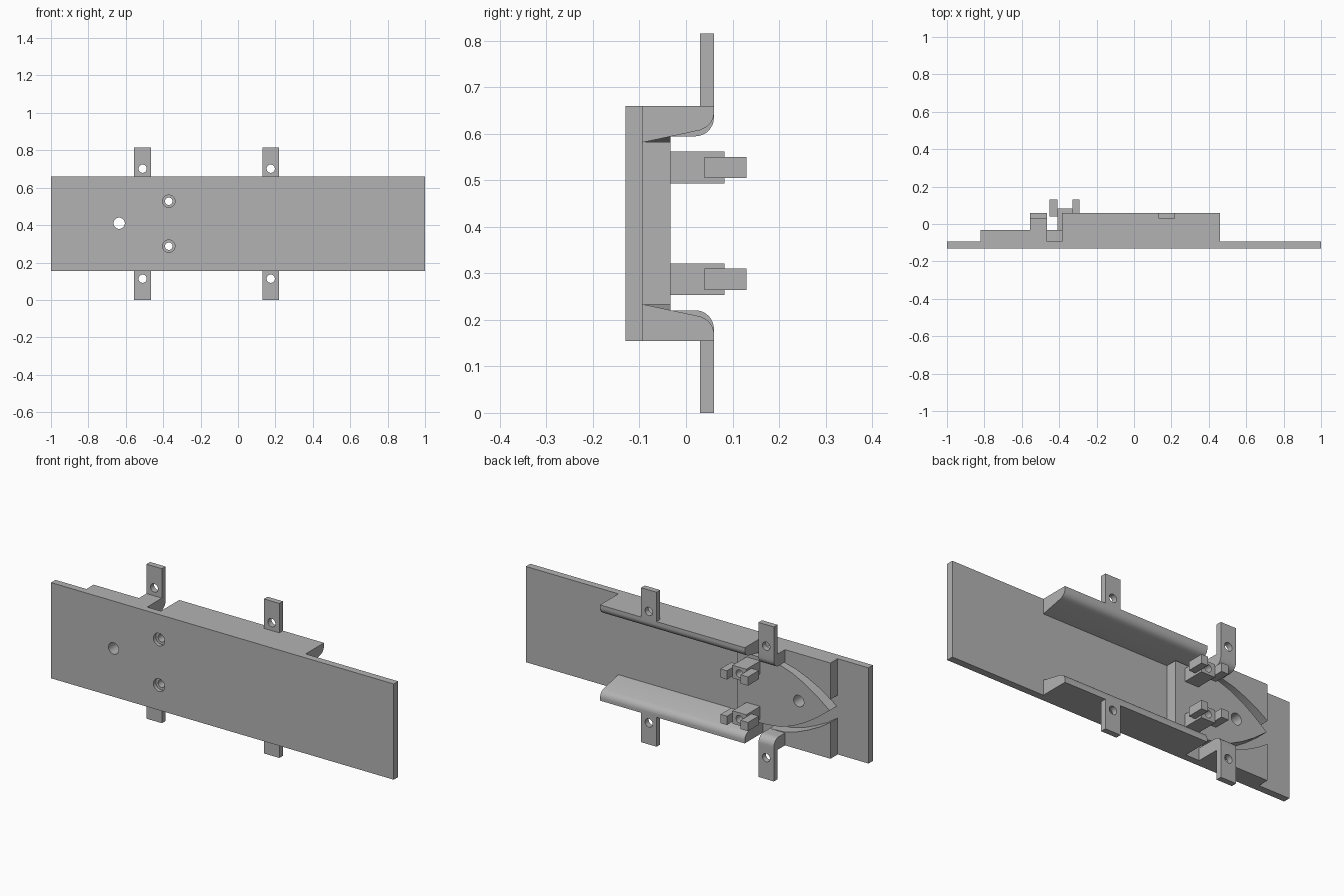
import bpy, bmesh, math
from mathutils import Vector

if "Cube" in bpy.data.objects:
    bpy.data.objects.remove(bpy.data.objects["Cube"], do_unlink=True)

MID = 0.4075                      # height of the mirror plane
FRONT, PLATE, DECK, BACK = -0.13, -0.093, -0.033, 0.06

grey = bpy.data.materials.new("plain_grey")
grey.use_nodes = True
colour = (0.45, 0.45, 0.45, 1)
grey.diffuse_color = colour
grey.node_tree.nodes["Principled BSDF"].inputs["Base Color"].default_value = colour


def prism(name, outline, axis, lo, hi):
    """Extrude an outline: axis y takes (x, z) points, axis x takes (y, z)."""
    bm = bmesh.new()
    place = (lambda a, b: (a, lo, b)) if axis == "y" else (lambda a, b: (lo, a, b))
    face = bm.faces.new([bm.verts.new(place(a, b)) for a, b in outline])
    new = bmesh.ops.extrude_face_region(bm, geom=[face])["geom"]
    shift = Vector((0, hi - lo, 0) if axis == "y" else (hi - lo, 0, 0))
    bmesh.ops.translate(bm, vec=shift, verts=[v for v in new if isinstance(v, bmesh.types.BMVert)])
    bmesh.ops.recalc_face_normals(bm, faces=bm.faces)
    mesh = bpy.data.meshes.new(name)
    bm.to_mesh(mesh)
    bm.free()
    mesh.materials.append(grey)
    obj = bpy.data.objects.new(name, mesh)
    bpy.context.collection.objects.link(obj)
    return obj


def box(name, x0, x1, y0, y1, z0, z1):
    return prism(name, [(x0, z0), (x1, z0), (x1, z1), (x0, z1)], "y", y0, y1)


def drill(obj, x, z, radius, y0=-0.3, y1=0.3):
    """Cut a round hole running front to back."""
    ring = [(x + radius * math.cos(i * math.tau / 32), z + radius * math.sin(i * math.tau / 32))
            for i in range(32)]
    cutter = prism("hole_cutter", ring, "y", y0, y1)
    cutter.hide_render = True
    mod = obj.modifiers.new("hole", "BOOLEAN")
    mod.operation, mod.solver, mod.object = "DIFFERENCE", "EXACT", cutter
    bpy.context.view_layer.objects.active = obj
    bpy.ops.object.modifier_apply(modifier=mod.name)
    bpy.data.objects.remove(cutter, do_unlink=True)


def smooth(obj):
    bpy.ops.object.select_all(action="DESELECT")
    obj.select_set(True)
    bpy.context.view_layer.objects.active = obj
    bpy.ops.object.shade_smooth_by_angle(angle=math.radians(25))


def arc(cy, cz, radius, start, end, steps=8):
    return [(cy + radius * math.cos(math.radians(start + (end - start) * i / steps)),
             cz + radius * math.sin(math.radians(start + (end - start) * i / steps)))
            for i in range(steps + 1)]


# Front plate and the pointed raised deck behind it
plate = box("front_plate", -1, 1, FRONT, PLATE, 0.155, 0.66)
bow = [(-0.275, 0.175), (-0.45, 0.172), (-0.53, 0.162), (-0.6, 0.138),
       (-0.67, 0.103), (-0.74, 0.058)]
outline = ([(x, MID + h) for x, h in bow] + [(-0.815, MID)]
           + [(x, MID - h) for x, h in reversed(bow)])
deck = prism("pointed_deck", outline, "y", PLATE, DECK)

# Holes: one plain through hole and two counterbored ones
for part in (plate, deck):
    drill(part, -0.635, 0.41, 0.03)
for side in (-1, 1):
    z = MID + side * 0.12
    drill(plate, -0.37, z, 0.033, y1=-0.11)
    for part in (plate, deck):
        drill(part, -0.37, z, 0.02)

hull = [(-0.465, 0.187), (-0.55, 0.183), (-0.62, 0.165), (-0.69, 0.136),
        (-0.76, 0.1), (-0.82, 0.06)]

for side, label in ((-1, "lower"), (1, "upper")):
    def up(h):
        return MID + side * h

    # Corner block whose inner wall follows the bow
    pts = [(x, up(h)) for x, h in hull] + [(-0.82, up(0.2525)), (-0.465, up(0.2525))]
    smooth(prism(label + "_corner_block", pts, "y", PLATE, DECK))

    # Long guide rail with a sloped inner wall and a rounded lip
    pts = ([(PLATE, up(0.2525)), (PLATE, up(0.174)), (0.03, up(0.2))]
           + [(y, up(h)) for y, h in arc(0.022, 0.238, 0.038, -55, 0)]
           + [(BACK, up(0.2525))])
    smooth(prism(label + "_guide_rail", pts, "x", -0.385, 0.46))

    # Bracket arm on the corner block
    pts = ([(DECK, up(0.2525)), (DECK, up(0.187))]
           + [(y, up(h)) for y, h in arc(0.02, 0.227, 0.04, -90, 0)]
           + [(BACK, up(0.2525))])
    smooth(prism(label + "_bracket_arm", pts, "x", -0.555, -0.465))

    # Drilled mounting tabs
    for x, end in ((-0.51, "bow"), (0.175, "stern")):
        low, high = sorted((up(0.2525), up(MID)))
        tab = box(f"{label}_{end}_tab", x - 0.045, x + 0.045, 0.03, BACK, low, high)
        drill(tab, x, up(0.294), 0.022)
        smooth(tab)

    # Clip post with a bar on each flank
    z = up(0.12)
    post = box(label + "_clip_post", -0.41, -0.33, DECK, 0.083, z - 0.034, z + 0.034)
    drill(post, -0.37, z, 0.02)
    smooth(post)
    for x0, x1, end in ((-0.453, -0.41, "bow"), (-0.33, -0.292, "stern")):
        box(f"{label}_{end}_clip_bar", x0, x1, 0.04, 0.13, z - 0.023, z + 0.023)

smooth(plate)
smooth(deck)
